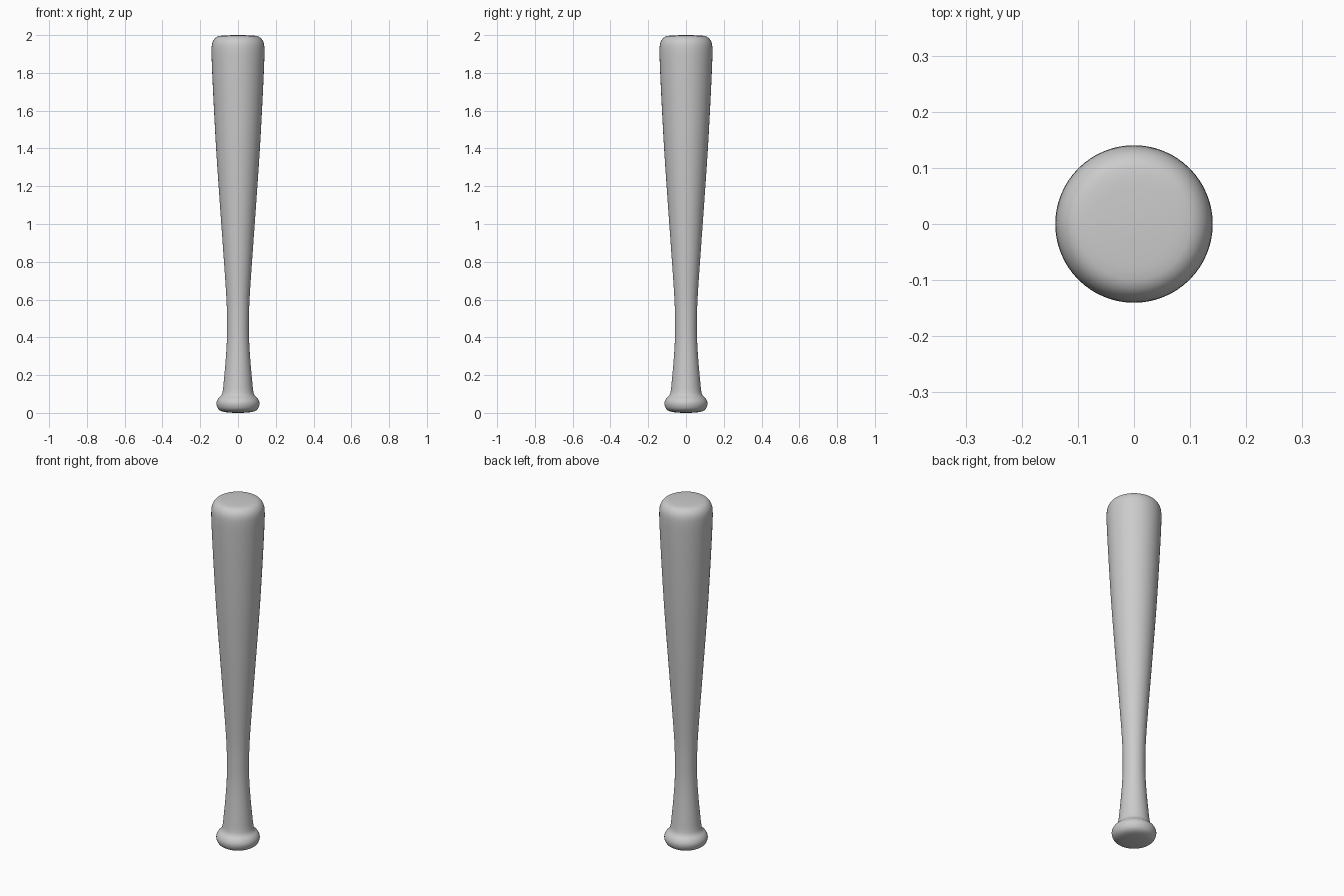
import bpy, bmesh
from math import tau, cos, sin
from mathutils import Vector

if "Cube" in bpy.data.objects:
    bpy.data.objects.remove(bpy.data.objects["Cube"])

# Half profile of the bat: (radius, height) from the knob up to the tip
PROFILE = [
    (0.0, 0.0), (0.05, 0.002), (0.085, 0.008), (0.104, 0.02), (0.113, 0.04),
    (0.113, 0.058), (0.104, 0.076), (0.09, 0.09), (0.082, 0.108),
    (0.075, 0.17), (0.066, 0.27), (0.059, 0.38), (0.058, 0.48), (0.061, 0.6),
    (0.077, 0.84), (0.097, 1.12), (0.116, 1.4), (0.131, 1.68), (0.139, 1.86),
    (0.14, 1.93), (0.135, 1.962), (0.121, 1.984), (0.1, 1.995), (0.05, 1.999), (0.0, 2.0),
]
SIDES = 64
STEPS = 3


def smooth_profile(points, steps):
    """Catmull-Rom curve through the profile points."""
    p = [Vector(q) for q in points]
    p = [Vector((-p[1].x, p[1].y))] + p + [Vector((-p[-2].x, p[-2].y))]
    out = []
    for a, b, c, d in zip(p, p[1:], p[2:], p[3:]):
        # scale tangents by segment length so uneven spacing does not overshoot
        l0, l1, l2 = (b - a).length, (c - b).length, (d - c).length
        m1 = (c - a) / (l0 + l1) * l1
        m2 = (d - b) / (l1 + l2) * l1
        for i in range(steps):
            t = i / steps
            out.append(b * (2*t**3 - 3*t**2 + 1) + m1 * (t**3 - 2*t**2 + t)
                       + c * (-2*t**3 + 3*t**2) + m2 * (t**3 - t**2))
    return out[1:]


# Bat body turned around the z axis
bm = bmesh.new()
rings = [[bm.verts.new((q.x * cos(tau * i / SIDES), q.x * sin(tau * i / SIDES), q.y))
          for i in range(SIDES)] for q in smooth_profile(PROFILE, STEPS)]
for lo, hi in zip(rings, rings[1:]):
    for i in range(SIDES):
        j = (i + 1) % SIDES
        bm.faces.new((lo[i], lo[j], hi[j], hi[i]))

# Rounded ends closed with triangle fans
bottom = bm.verts.new((0, 0, 0))
top = bm.verts.new((0, 0, 2))
for i in range(SIDES):
    j = (i + 1) % SIDES
    bm.faces.new((bottom, rings[0][j], rings[0][i]))
    bm.faces.new((top, rings[-1][i], rings[-1][j]))
for f in bm.faces:
    f.smooth = True

mesh = bpy.data.meshes.new("bat")
bm.to_mesh(mesh)
bm.free()
bat = bpy.data.objects.new("bat", mesh)
bpy.context.collection.objects.link(bat)
